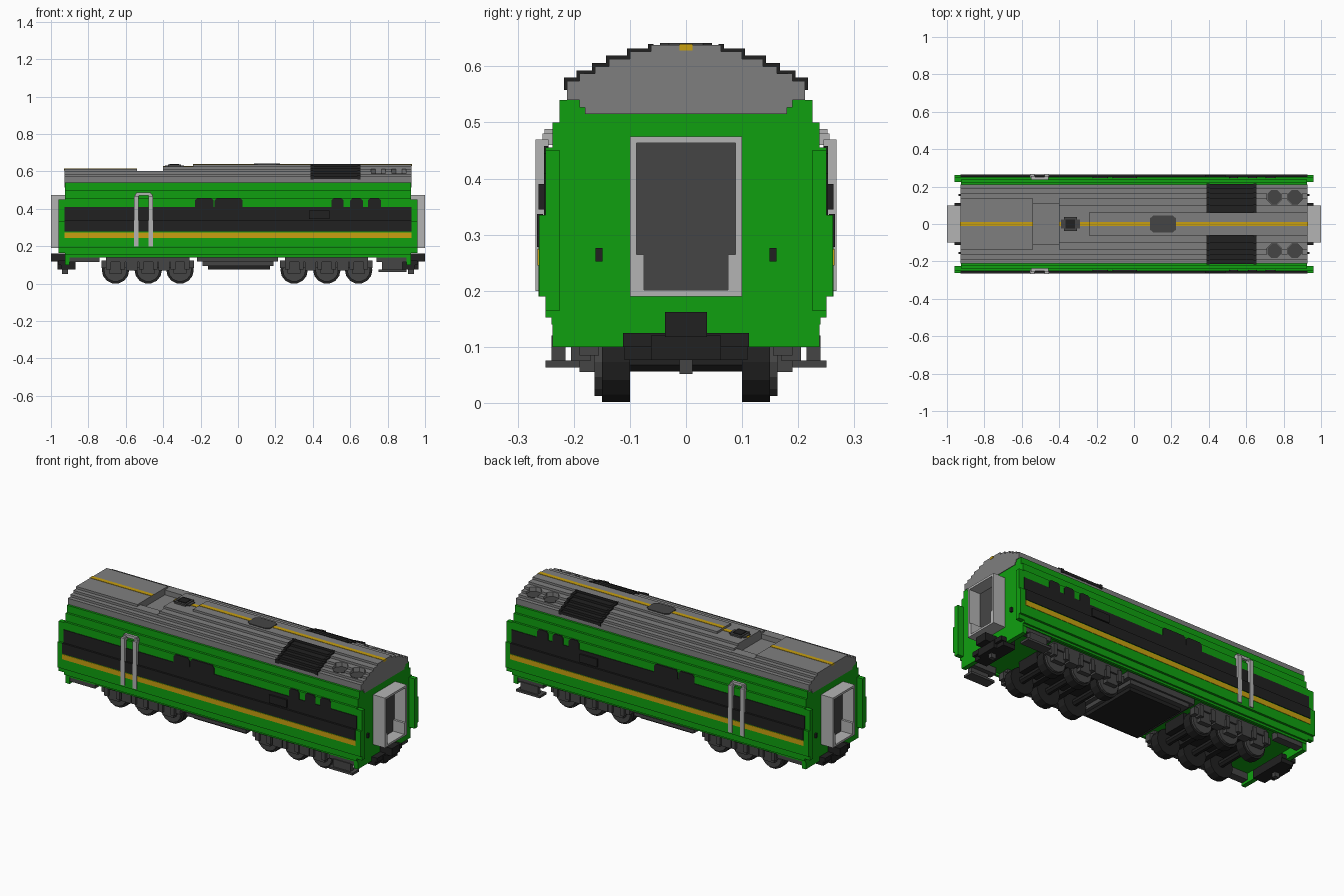
import bpy, bmesh, math
from mathutils import Matrix, Vector

if "Cube" in bpy.data.objects:
    bpy.data.objects.remove(bpy.data.objects["Cube"], do_unlink=True)


def material(name, r, g, b):
    m = bpy.data.materials.new(name)
    m.diffuse_color = (r, g, b, 1)
    m.use_nodes = True
    bsdf = m.node_tree.nodes["Principled BSDF"]
    bsdf.inputs["Base Color"].default_value = (r, g, b, 1)
    bsdf.inputs["Roughness"].default_value = 0.8
    return m


GREEN = material("body green", 0.005, 0.352, 0.005)
GREY = material("roof grey", 0.212, 0.212, 0.212)
LIGHT = material("light grey", 0.456, 0.456, 0.456)
DARK = material("dark grey", 0.060, 0.060, 0.060)
BLACK = material("black", 0.015, 0.015, 0.015)
YELLOW = material("stripe yellow", 0.578, 0.352, 0.005)


def finish(name, bm, mat):
    bmesh.ops.recalc_face_normals(bm, faces=bm.faces[:])
    me = bpy.data.meshes.new(name)
    bm.to_mesh(me)
    bm.free()
    me.materials.append(mat)
    ob = bpy.data.objects.new(name, me)
    bpy.context.collection.objects.link(ob)
    return ob


def boxes(name, mat, items):
    """One object from boxes given as (x0, x1, y0, y1, z0, z1)."""
    bm = bmesh.new()
    for x0, x1, y0, y1, z0, z1 in items:
        mtx = Matrix.Translation(((x0 + x1) / 2, (y0 + y1) / 2, (z0 + z1) / 2))
        mtx = mtx @ Matrix.Diagonal((abs(x1 - x0), abs(y1 - y0), abs(z1 - z0), 1))
        bmesh.ops.create_cube(bm, size=1, matrix=mtx)
    return finish(name, bm, mat)


def both(items, axis="y"):
    """Add the mirror image of every box across the given axis."""
    if axis == "y":
        return items + [(a, b, -d, -c, e, f) for a, b, c, d, e, f in items]
    return items + [(-b, -a, c, d, e, f) for a, b, c, d, e, f in items]


def prism(name, mat, outline, start, depth):
    """Extrude an outline of 3D points along a vector."""
    bm = bmesh.new()
    face = bm.faces.new([bm.verts.new(Vector(p) + Vector(start)) for p in outline])
    ext = bmesh.ops.extrude_face_region(bm, geom=[face])
    verts = [g for g in ext["geom"] if isinstance(g, bmesh.types.BMVert)]
    bmesh.ops.translate(bm, verts=verts, vec=depth)
    return finish(name, bm, mat)


def stepped(name, mat, base, rows, x0, x1, top=9, inner=None):
    """Stepped section from (half width, top height) rows, extruded along x."""
    right, z = [], base
    for w, zt in rows:
        if z >= top:
            break
        right += [(w, z), (w, min(zt, top))]
        z = zt
    if inner is None:
        left = [(-w, z) for w, z in reversed(right)]
    else:
        left = [(inner, right[-1][1]), (inner, base)]
    return prism(name, mat, [(0, y, z) for y, z in right + left], (x0, 0, 0), (x1 - x0, 0, 0))


def cylinders(name, mat, items, axis, sides=14):
    """Cylinders given as (centre, radius, depth), along y or z."""
    bm = bmesh.new()
    for c, r, d in items:
        rot = Matrix.Rotation(math.pi / 2, 4, "X") if axis == "y" else Matrix()
        turn = Matrix.Rotation(math.pi / sides, 4, "Z")
        bmesh.ops.create_cone(bm, cap_ends=True, segments=sides, radius1=r, radius2=r,
                              depth=d, matrix=Matrix.Translation(c) @ rot @ turn)
    return finish(name, bm, mat)


# Body shell with stepped sides, end skirts and overhanging side panels
BODY = [(0.25, 0.19), (0.2625, 0.335), (0.25, 0.455), (0.2375, 0.50), (0.225, 0.54)]
stepped("body", GREEN, 0.152, BODY, -0.925, 0.925)
boxes("end_skirts", GREEN, both([(0.90, 0.925, -0.2375, 0.2375, 0.10, 0.16)], "x"))
panel = [(0.25, 0.19), (0.262, 0.335), (0.25, 0.45)]
for side, name in ((1, "left"), (-1, "right")):
    stepped("side_panel_" + name, GREEN, 0.165, [(side * w, z) for w, z in panel],
            -0.96, 0.96, inner=side * 0.225)
boxes("lower_sills", GREEN, both([(-0.925, 0.925, 0.225, 0.24, 0.14, 0.17)]))

# Stepped roof in three heights
ROOF = [(0.2125, 0.574), (0.19, 0.587), (0.1625, 0.60), (0.1375, 0.613), (0.10, 0.626), (0.0625, 0.638)]
roof = stepped("roof_main", GREY, 0.53, ROOF, -0.24, 0.92)
stepped("roof_middle", GREY, 0.53, ROOF, -0.40, -0.24, top=0.626)
stepped("roof_low", GREY, 0.53, ROOF, -0.925, -0.54, top=0.613)
stepped("roof_recess_floor", GREY, 0.53, ROOF, -0.54, -0.40, top=0.574)
boxes("roof_recess_sides", GREY, both([(-0.54, -0.40, 0.11, 0.19, 0.57, 0.587),
                                       (-0.54, -0.40, 0.11, 0.1625, 0.587, 0.602)]))

# Roof end plates
END = [(0.18, 0.527), (0.19, 0.54)]
stepped("roof_end_plate_left", GREY, 0.515, END + ROOF, 0.919, 0.928)
stepped("roof_end_plate_right", GREY, 0.515, END + ROOF, -0.928, -0.924, top=0.613)

# Sunken round fans
fans = [(x, s * 0.145) for x in (0.75, 0.86) for s in (-1, 1)]
cutter = cylinders("fan_cutter", GREY, [((x, y, 0.645), 0.042, 0.12) for x, y in fans], "z", 8)
cutter.hide_render = True
mod = roof.modifiers.new("fan_wells", "BOOLEAN")
mod.operation = "DIFFERENCE"
mod.solver = "EXACT"
mod.object = cutter
bpy.context.view_layer.objects.active = roof
bpy.ops.object.modifier_apply(modifier=mod.name)
bpy.data.objects.remove(cutter, do_unlink=True)
cylinders("roof_fans", DARK, [((x, y, 0.584), 0.040, 0.008) for x, y in fans], "z", 8)

# Black grilles over both roof shoulders, with raised end rims
grille = []
for w, z in ROOF:
    grille.append((0.40, 0.645, 0.06, w + 0.002, 0.56, z + 0.002))
    for x in (0.388, 0.64):
        grille.append((x, x + 0.016, 0.058, w + 0.005, 0.558, z + 0.006 if z < 0.63 else z + 0.002))
boxes("roof_grilles", BLACK, both(grille))

# Roof centre stripe, hatch and small box
boxes("roof_stripe", YELLOW, [(-0.24, 0.93, -0.012, 0.012, 0.628, 0.640),
                              (-0.40, -0.24, -0.012, 0.012, 0.62, 0.628),
                              (-0.93, -0.54, -0.012, 0.012, 0.605, 0.615)])
hatch = [(-0.07, -0.03), (-0.05, -0.046), (0.05, -0.046), (0.07, -0.03),
         (0.07, 0.03), (0.05, 0.046), (-0.05, 0.046), (-0.07, 0.03)]
prism("roof_hatch", DARK, [(x, y, 0) for x, y in hatch], (0.155, 0, 0.63), (0, 0, 0.012))
boxes("roof_box", DARK, [(-0.39, -0.29, -0.025, 0.025, 0.62, 0.632),
                         (-0.375, -0.305, -0.038, 0.038, 0.62, 0.636)])
boxes("roof_box_lid", BLACK, [(-0.365, -0.315, -0.025, 0.025, 0.63, 0.640)])

# Window band with raised sections, and yellow line
band = [(-0.928, 0.928, 0.255, 0.2655, 0.278, 0.337),
        (-0.928, 0.928, 0.245, 0.2535, 0.33, 0.41),
        (0.38, 0.49, 0.245, 0.2625, 0.345, 0.39)]
boxes("window_band", BLACK, both(band))
bumps = [(-0.23, -0.13), (-0.125, 0.025), (0.50, 0.565), (0.60, 0.667), (0.695, 0.765)]
for i, (a, b) in enumerate(bumps):
    shape = [(a, 0.405), (b, 0.405), (b, 0.445), (b - 0.012, 0.458), (a + 0.012, 0.458), (a, 0.445)]
    for s in (-1, 1):
        prism(f"window_rise_{i}", BLACK, [(x, 0, z) for x, z in shape],
              (0, s * 0.245, 0), (0, s * 0.0085, 0))
boxes("side_stripe", YELLOW, both([(-0.928, 0.928, 0.258, 0.2645, 0.245, 0.274)]))

# Grab rails beside the doors
rails = [(x, x + 0.024, 0.245, 0.268, 0.20, 0.47) for x in (-0.555, -0.479)]
rails += [(-0.545, -0.465, 0.235, 0.252, 0.472, 0.488)]
rails += [(x, x + 0.020, 0.235, 0.256, 0.46, 0.48) for x in (-0.55, -0.478)]
boxes("grab_rails", LIGHT, both(rails))

# Hollow gangway frames and doors on both ends
frame = both([(0.92, 1.0, 0.088, 0.10, 0.19, 0.475), (0.92, 1.0, 0.075, 0.09, 0.19, 0.265)])
frame += [(0.92, 1.0, -0.10, 0.10, 0.463, 0.475), (0.92, 1.0, -0.10, 0.10, 0.19, 0.201)]
boxes("gangway_frames", LIGHT, both(frame, "x"))
boxes("end_doors", DARK, both([(0.92, 0.93, -0.09, 0.09, 0.195, 0.47)], "x"))
boxes("end_handles", BLACK, both(both([(0.92, 0.937, 0.149, 0.161, 0.252, 0.276)]), "x"))

# Couplers and buffer beams
boxes("couplers", BLACK, both([(0.87, 0.96, -0.1125, 0.1125, 0.10, 0.125),
                               (0.87, 0.965, -0.0625, 0.0625, 0.077, 0.12),
                               (0.87, 0.945, -0.11, 0.11, 0.077, 0.11),
                               (0.92, 1.0, -0.037, 0.037, 0.118, 0.162)], "x"))
boxes("coupler_hooks", DARK, both([(0.91, 0.94, -0.012, 0.012, 0.052, 0.08)], "x"))

# Three-axle bogies
wheels, hubs, axles, frames, beams = [], [], [], [], []
for group in ((-0.655, -0.48, -0.31), (0.30, 0.475, 0.645)):
    a, b = group[0] - 0.075, group[2] + 0.075
    frames += both([(a, b, 0.155, 0.19, 0.085, 0.125), (a + 0.03, b - 0.03, 0.16, 0.20, 0.115, 0.153)])
    beams += [(a + 0.03, b - 0.03, -0.07, 0.07, 0.09, 0.153)]
    for x in group:
        axles.append(((x, 0, 0.075), 0.02, 0.26))
        frames += both([(x - 0.035, x + 0.035, 0.15, 0.19, 0.055, 0.10),
                        (x - 0.05, x - 0.025, 0.17, 0.205, 0.075, 0.14),
                        (x + 0.025, x + 0.05, 0.17, 0.205, 0.075, 0.14)])
        for s in (-1, 1):
            wheels.append(((x, s * 0.125, 0.073), 0.0735, 0.05))
            hubs.append(((x, s * 0.155, 0.073), 0.062, 0.016))
    for x in ((group[0] + group[1]) / 2, (group[1] + group[2]) / 2):
        frames += both([(x - 0.03, x + 0.03, 0.15, 0.20, 0.07, 0.12)])
        beams += [(x - 0.015, x + 0.015, -0.16, 0.16, 0.08, 0.12)]
cylinders("wheels", BLACK, wheels, "y")
cylinders("wheel_hubs", DARK, hubs, "y")
cylinders("axles", BLACK, axles, "y", 8)
boxes("bogie_frames", DARK, frames)
boxes("bogie_beams", BLACK, beams)

# Underfloor tank, sills and steps
boxes("underfloor_tank", DARK, [(-0.22, 0.215, -0.21, 0.21, 0.118, 0.155),
                                (-0.19, 0.19, -0.20, 0.20, 0.095, 0.12)])
boxes("tank_bottom", BLACK, [(-0.16, 0.17, -0.17, 0.17, 0.075, 0.10)])
boxes("end_sills", DARK, both([(-0.91, -0.74, 0.19, 0.235, 0.115, 0.155),
                               (0.74, 0.91, 0.19, 0.235, 0.115, 0.155)]))
boxes("steps", DARK, both([(0.75, 0.90, 0.19, 0.25, 0.063, 0.076),
                           (0.77, 0.88, 0.215, 0.24, 0.07, 0.12)]))
